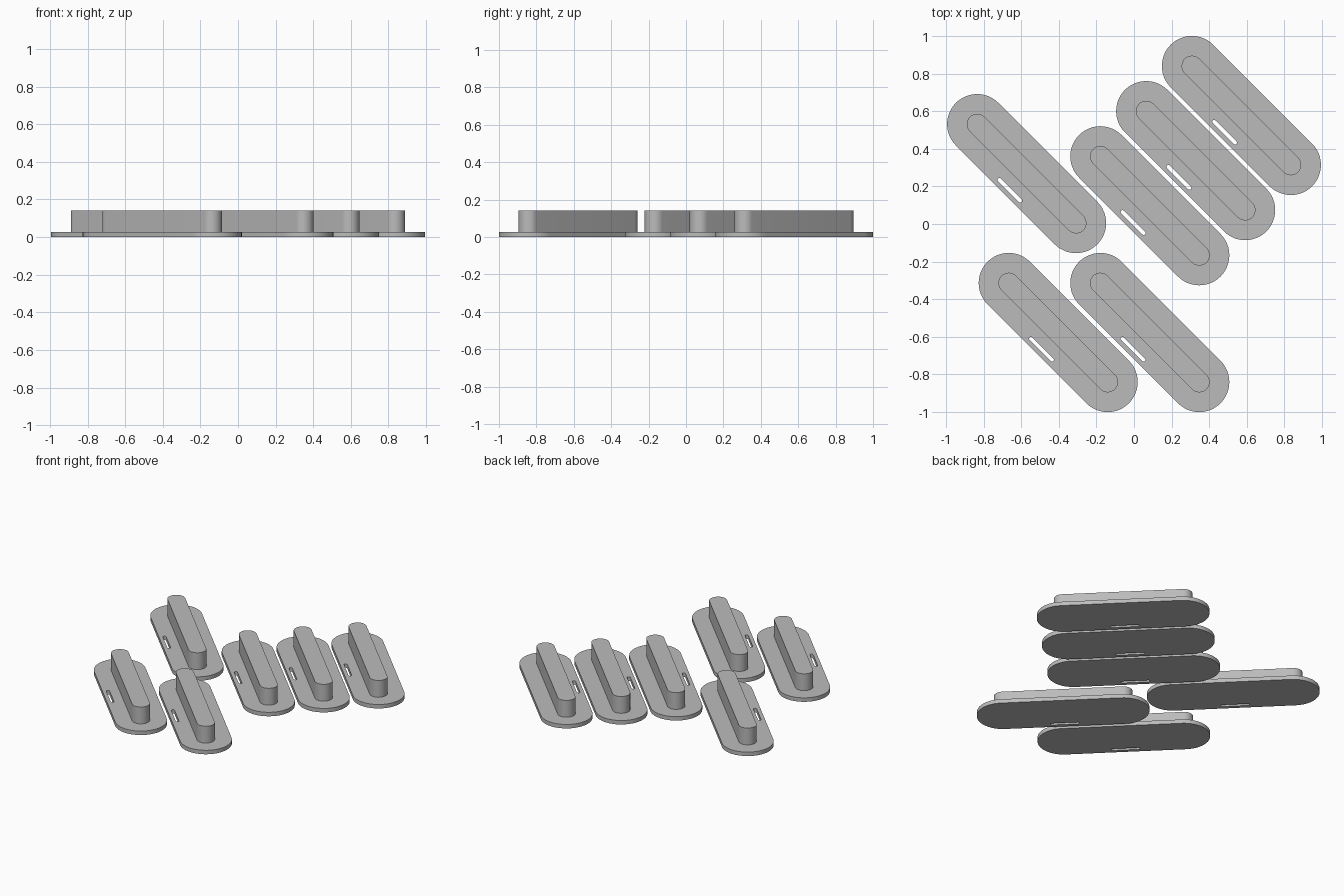
import bpy, bmesh, math
from mathutils import Vector

if "Cube" in bpy.data.objects:
    bpy.data.objects.remove(bpy.data.objects["Cube"])

BASE_Z, TOP_Z = 0.027, 0.141
AXIS = Vector((1, -1)).normalized()      # long direction of each piece
SIDE = Vector((-1, -1)).normalized()     # direction towards the slot

grey = bpy.data.materials.new("grey plastic")
grey.diffuse_color = (0.5, 0.5, 0.5, 1)
grey.use_nodes = True
grey.node_tree.nodes["Principled BSDF"].inputs["Base Color"].default_value = grey.diffuse_color


def stadium(half, radius, shift=0.0, steps=24):
    """Rounded-end outline along AXIS, moved sideways by shift."""
    pts = []
    for end in (1, -1):
        for i in range(steps + 1):
            a = -math.pi / 2 + math.pi * i / steps
            u = end * (half + radius * math.cos(a))
            v = end * radius * math.sin(a) + shift
            pts.append(AXIS * u + SIDE * v)
    return pts


def plate_mesh(name, outlines, z0, z1):
    """Fill the outlines (the second one is a hole) and extrude upward."""
    bm = bmesh.new()
    edges = []
    for pts in outlines:
        vs = [bm.verts.new((p.x, p.y, z0)) for p in pts]
        edges += [bm.edges.new((vs[i - 1], vs[i])) for i in range(len(vs))]
    bmesh.ops.triangle_fill(bm, edges=edges, use_beauty=True)
    new = bmesh.ops.extrude_face_region(bm, geom=bm.faces[:], use_keep_orig=True)["geom"]
    top = [v for v in new if isinstance(v, bmesh.types.BMVert)]
    bmesh.ops.translate(bm, verts=top, vec=(0, 0, z1 - z0))
    bmesh.ops.recalc_face_normals(bm, faces=bm.faces[:])
    mesh = bpy.data.meshes.new(name)
    bm.to_mesh(mesh)
    bm.free()
    mesh.materials.append(grey)
    return mesh


# Slotted base plate and raised bar, shared by all six pieces
HALF = 0.263 * math.sqrt(2)
parts = {
    "base_plate": plate_mesh("base_plate", [stadium(HALF, 0.16),
                             stadium(0.056 * math.sqrt(2), 0.01, 0.126, 8)], 0, BASE_Z),
    "raised_bar": plate_mesh("raised_bar", [stadium(HALF, 0.055)], BASE_Z, TOP_Z),
}

# Layout of the pieces
places = [(-0.571, 0.268), (0.084, 0.097), (0.328, 0.337),
          (0.571, 0.577), (-0.403, -0.577), (0.084, -0.577)]
for n, (x, y) in enumerate(places, 1):
    for name, mesh in parts.items():
        ob = bpy.data.objects.new(f"{name}_{n}", mesh.copy())
        ob.location = (x, y, 0)
        bpy.context.collection.objects.link(ob)
        ob.select_set(True)
        bpy.context.view_layer.objects.active = ob

bpy.ops.object.shade_smooth_by_angle(angle=math.radians(30))
